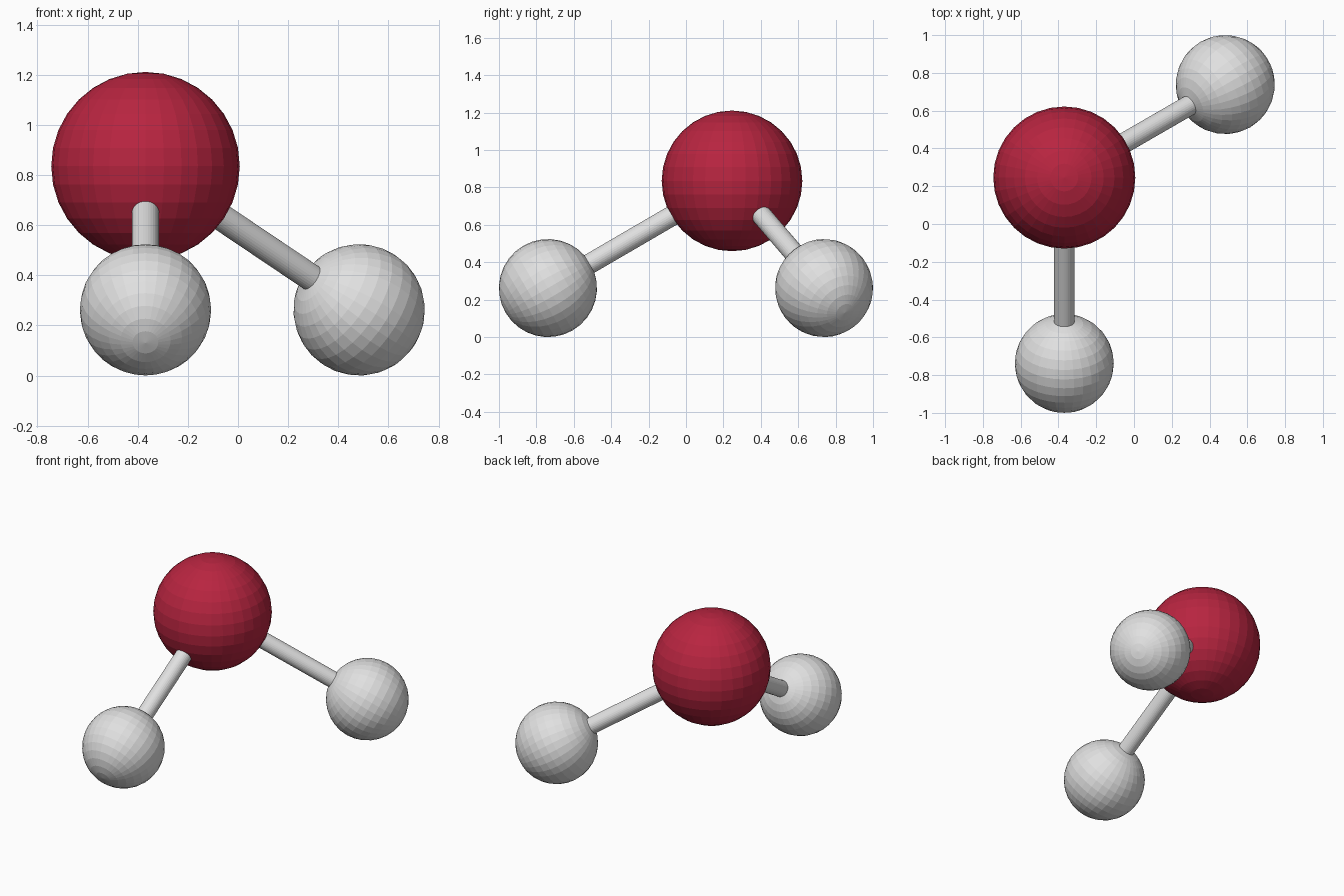
import bpy, math
from mathutils import Vector

if "Cube" in bpy.data.objects:
    bpy.data.objects.remove(bpy.data.objects["Cube"])


def material(name, rgb):
    m = bpy.data.materials.new(name)
    m.diffuse_color = (*rgb, 1)
    m.use_nodes = True
    m.node_tree.nodes["Principled BSDF"].inputs["Base Color"].default_value = m.diffuse_color
    return m


red = material("crimson", (0.48, 0.018, 0.051))
white = material("light_grey", (0.75, 0.75, 0.75))


def finish(name, mat):
    o = bpy.context.object
    o.name = name
    o.data.materials.append(mat)
    return o


def ball(name, centre, radius, mat, axis=Vector((0, 0, 1))):
    bpy.ops.mesh.primitive_uv_sphere_add(
        segments=32, ring_count=16, radius=radius, location=centre,
        rotation=axis.to_track_quat('Z', 'Y').to_euler())
    return finish(name, mat)


def rod(name, a, b, radius, mat):
    bpy.ops.mesh.primitive_cylinder_add(
        vertices=32, radius=radius, depth=(b - a).length, location=(a + b) / 2,
        rotation=(b - a).to_track_quat('Z', 'Y').to_euler())
    return finish(name, mat)


# large central ball
centre = Vector((-0.369, 0.246, 0.835))
ball("large_ball", centre, 0.376, red)

# two small balls on rods, 120 degrees apart in plan and sloping down
reach, drop = 0.984, 0.573
for i, azimuth in enumerate((-90, 30), 1):
    t = math.radians(azimuth)
    offset = Vector((reach * math.cos(t), reach * math.sin(t), -drop))
    ball(f"small_ball_{i}", centre + offset, 0.262, white, offset)
    rod(f"bond_rod_{i}", centre, centre + offset, 0.054, white)
